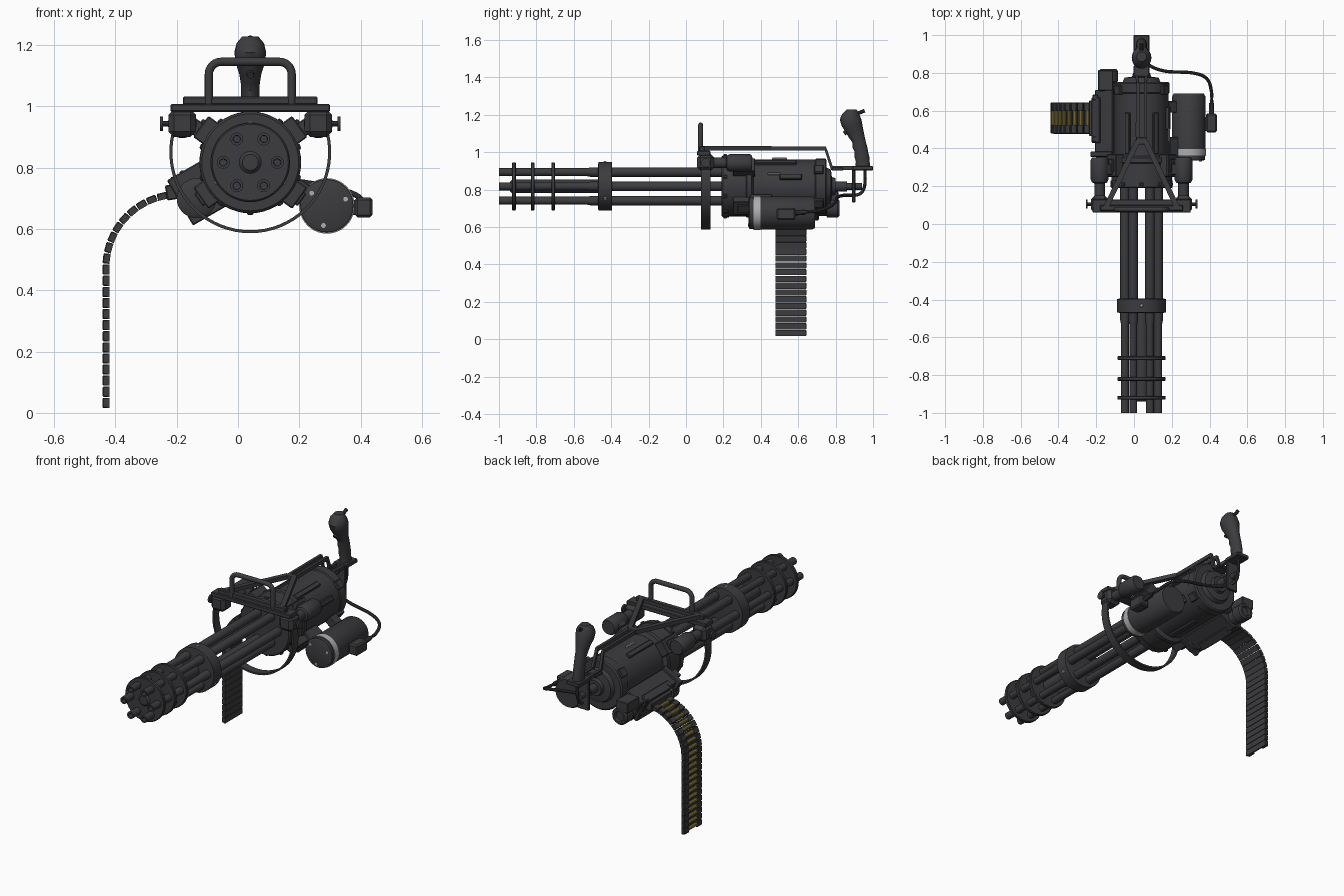
import bpy, bmesh, math
from mathutils import Vector, Matrix

if "Cube" in bpy.data.objects:
    bpy.data.objects.remove(bpy.data.objects["Cube"])

CX, CZ = 0.04, 0.817          # barrel axis


def mat(name, c):
    m = bpy.data.materials.new(name)
    m.diffuse_color = (*c, 1)
    m.use_nodes = True
    m.node_tree.nodes["Principled BSDF"].inputs["Base Color"].default_value = m.diffuse_color
    return m


DARK = mat("gunmetal", (0.045, 0.045, 0.050))
BRASS = mat("brass", (0.30, 0.23, 0.05))
PALE = mat("pale_steel", (0.42, 0.42, 0.42))


def finish(name, bm, m=DARK, smooth=True):
    bmesh.ops.recalc_face_normals(bm, faces=bm.faces)
    me = bpy.data.meshes.new(name)
    bm.to_mesh(me)
    bm.free()
    ob = bpy.data.objects.new(name, me)
    bpy.context.collection.objects.link(ob)
    me.materials.append(m)
    if smooth:
        bpy.ops.object.select_all(action='DESELECT')
        ob.select_set(True)
        bpy.context.view_layer.objects.active = ob
        bpy.ops.object.shade_smooth_by_angle(angle=math.radians(35))
    return ob


def loft(name, rings, m=DARK, cap=True):
    bm = bmesh.new()
    vs = [[bm.verts.new(p) for p in r] for r in rings]
    n = len(vs[0])
    for a, b in zip(vs, vs[1:]):
        for i in range(n):
            bm.faces.new((a[i], a[(i + 1) % n], b[(i + 1) % n], b[i]))
    if cap:
        bm.faces.new(vs[0])
        bm.faces.new(vs[-1])
    return finish(name, bm, m)


def lathe(name, x, z, prof, m=DARK, n=32):
    """Profile of (y, radius) turned about an axis along y."""
    return loft(name, [[(x + r * math.cos(2 * math.pi * i / n), y, z + r * math.sin(2 * math.pi * i / n))
                        for i in range(n)] for y, r in prof], m)


def box(name, c, s, ang=0, m=DARK, bevel=0.004):
    """Box turned by ang degrees in the front plane."""
    bm = bmesh.new()
    M = Matrix.Translation(c) @ Matrix.Rotation(-math.radians(ang), 4, 'Y') @ Matrix.Diagonal((*s, 1))
    bmesh.ops.create_cube(bm, size=1, matrix=M)
    if bevel:
        bmesh.ops.bevel(bm, geom=bm.edges[:], offset=bevel, segments=1, affect='EDGES')
    return finish(name, bm, m, False)


def around(name, ang, rad, y, s, m=DARK):
    a = math.radians(ang)
    return box(name, (CX + rad * math.cos(a), y, CZ + rad * math.sin(a)), s, ang, m)


def tube(name, pts, r, m=DARK, n=10, side=None):
    """Sweep along points; side=(w, h) makes a flat bar instead of a round tube."""
    pts = [Vector(p) for p in pts]
    rings = []
    for i, p in enumerate(pts):
        t = (pts[min(i + 1, len(pts) - 1)] - pts[max(i - 1, 0)]).normalized()
        ref = Vector((0, 0, 1)) if abs(t.z) < 0.8 and side else Vector((0.03, 1, 0.05))
        u = t.cross(ref).normalized()
        v = u.cross(t)
        if side:
            w, h = side[0] / 2, side[1] / 2
            rings.append([p + u * a * w + v * b * h for a, b in ((1, 1), (-1, 1), (-1, -1), (1, -1))])
        else:
            rings.append([p + r * (u * math.cos(2 * math.pi * k / n) + v * math.sin(2 * math.pi * k / n))
                          for k in range(n)])
    return loft(name, rings, m)


def spline(pts, k=6):
    P = [Vector(p) for p in pts]
    P = [2 * P[0] - P[1]] + P + [2 * P[-1] - P[-2]]
    out = []
    for i in range(1, len(P) - 2):
        for j in range(k):
            t = j / k
            a, b, c, d = P[i - 1:i + 3]
            out.append(0.5 * (2 * b + (c - a) * t + (2 * a - 5 * b + 4 * c - d) * t * t
                              + (3 * b - a - 3 * c + d) * t ** 3))
    return out + [P[-2]]


# barrels with bored muzzles
for i in range(6):
    a = math.radians(60 * i)
    lathe("barrel", CX + 0.088 * math.cos(a), CZ + 0.088 * math.sin(a),
          [(-0.90, 0.010), (-1, 0.012), (-1, 0.021), (-0.53, 0.021), (-0.51, 0.025), (0.22, 0.025)], n=20)
lathe("barrel_core", CX, CZ, [(-0.94, 0.026), (-0.93, 0.036), (-0.42, 0.036)])
for y in (-0.92, -0.82, -0.71):
    lathe("barrel_clamp", CX, CZ, [(y - .01, .124), (y - .007, .128), (y + .007, .128), (y + .01, .124)], n=40)
lathe("main_clamp", CX, CZ, [(-.47, .118), (-.468, .13), (-.397, .13), (-.395, .118)], n=40)
for a in (90, 210, 330):
    around("clamp_bolt", a, 0.13, -0.432, (0.01, 0.018, 0.018), PALE)

# receiver body
lathe("receiver", CX, CZ, [(.19, .135), (.19, .158), (.197, .165), (.23, .165), (.23, .16), (.32, .16), (.325, .166),
                           (.35, .166), (.36, .143), (.69, .143), (.695, .148), (.745, .148), (.752, .14),
                           (.752, .10), (.775, .09), (.78, .05), (.80, .045), (.80, .026), (.86, .026),
                           (.86, .018), (.94, .018)], n=48)
for a in (36, 144, 216, 324):
    around("receiver_lug", a, 0.172, 0.31, (0.055, 0.12, 0.085))
    around("lug_cap", a, 0.202, 0.31, (0.014, 0.07, 0.05))
    around("rear_lug", a, 0.15, 0.71, (0.025, 0.05, 0.05))
for a in (60, 120, 270):
    around("receiver_rail", a, 0.146, 0.48, (0.018, 0.22, 0.03))
for k in range(10):
    around("rim_bolt", 36 * k + 18, 0.166, 0.21, (0.012, 0.02, 0.02))
around("side_latch", 20, 0.15, 0.56, (0.02, 0.12, 0.03))
around("latch_pin", 25, 0.16, 0.47, (0.01, 0.07, 0.012), PALE)
around("top_lever", 100, 0.15, 0.50, (0.015, 0.08, 0.012), PALE)

# mounts on both sides: recoil cylinder, block, knob
for s in (-1, 1):
    x, z = CX + s * 0.222, 0.943
    lathe("mount_cylinder", x, z, [(.13, .028), (.215, .028), (.22, .04), (.235, .047), (.34, .047), (.352, .04)])
    box("mount_block", (x, 0.105, 0.945), (0.09, 0.09, 0.09), 0, bevel=0.018)
    box("mount_arm", (CX + s * 0.17, 0.29, 0.925), (0.07, 0.06, 0.05), s * 35)
    tube("mount_pin", [(x, .105, z), (x + s * .073, .105, z)], 0.009)
    tube("mount_knob", [(x + s * .063, .105, z), (x + s * .073, .105, z)], 0.024, n=16)
    # triangular top frame
    tube("frame_brace", [(CX + s * 0.19, 0.085, 1.02), (CX + s * 0.02, 0.44, 1.02)], 0, side=(0.028, 0.024))
    tube("frame_rail", [(CX + s * .02, .43, 1.02), (CX + s * .02, .745, 1.02), (CX + s * .025, .78, .915),
                        (CX + s * .025, .99, .915)], 0, side=(0.016, 0.022))
box("cross_bar", (CX, 0.095, 0.995), (0.52, 0.07, 0.026))
box("cross_bar_top", (CX, 0.085, 1.018), (0.44, 0.03, 0.026))
box("frame_tip", (CX, 0.44, 1.02), (0.06, 0.04, 0.024))

# carry handle arch
arch = []
for cx, a0 in ((CX - 0.095, 180), (CX + 0.095, 90)):
    arch += [(cx + 0.04 * math.cos(math.radians(a0 - 15 * k)), 0.078,
              1.105 + 0.04 * math.sin(math.radians(a0 - 15 * k))) for k in range(7)]
tube("carry_handle", [(arch[0][0], .078, 1.0)] + arch + [(arch[-1][0], .078, 1.0)], 0.0135, n=14)

# guard hoop under the barrels
rings = []
for k in range(41):
    a = math.radians(-200 + 220 * k / 40)
    rings.append([(CX + r * math.cos(a), y, 0.85 + r * math.sin(a))
                  for r, y in ((.254, .08), (.264, .08), (.264, .13), (.254, .13))])
loft("guard_hoop", rings)

# rear grip
box("grip_base", (CX, 0.945, 0.915), (0.084, 0.11, 0.024))
box("grip_bridge", (CX, 0.81, 0.91), (0.084, 0.06, 0.018))
box("rear_plate", (CX, 0.897, 0.82), (0.075, 0.018, 0.18))
loft("grip", [[(CX + rx * math.cos(t * math.pi / 12), y + ry * math.sin(t * math.pi / 12), z) for t in range(24)]
              for y, z, ry, rx in ((.945, .92, .04, .03), (.945, .95, .037, .028), (.940, .975, .040, .030),
                                   (.938, 1.0, .036, .029), (.930, 1.025, .040, .030), (.927, 1.05, .036, .030),
                                   (.915, 1.075, .042, .031), (.903, 1.105, .048, .036), (.888, 1.14, .056, .047),
                                   (.880, 1.175, .058, .052), (.880, 1.205, .045, .045), (.886, 1.228, .026, .026))])
tube("thumb_switch", [(CX, .90, 1.20), (CX, .955, 1.222)], 0.010)
tube("trigger", [(CX, .86, 1.11), (CX, .845, 1.10)], 0.012)

# drive motor on the right with pale band
lathe("drive_motor", .29, .675, [(.335, .075), (.34, .086), (.36, .086), (.36, .088), (.675, .088), (.69, .08)], n=40)
lathe("motor_band", .29, .675, [(.362, .088), (.362, .0905), (.398, .0905), (.398, .088)], PALE, 40)
for a in (20, 140, 260):
    lathe("motor_screw", .29 + .065 * math.cos(math.radians(a)), .675 + .065 * math.sin(math.radians(a)),
          [(.331, .008), (.337, .008)], PALE, 10)
box("motor_bracket", (0.205, 0.40, 0.72), (0.09, 0.12, 0.07), -36)
box("motor_bracket_rear", (0.205, 0.62, 0.72), (0.09, 0.06, 0.05), -36)
box("motor_socket", (0.39, 0.53, 0.67), (0.05, 0.075, 0.05))
box("motor_plug", (0.41, 0.535, 0.67), (0.058, 0.10, 0.064), bevel=0.008)
tube("plug_neck", [(.41, .58, .675), (.41, .64, .68)], 0.014)
tube("power_cable", spline([(.41, .61, .68), (.41, .70, .685), (.385, .77, .71), (.31, .80, .735), (.16, .81, .76),
                            (.07, .85, .77), (CX, .925, .775), (CX, .955, .82), (CX, .957, .91)]), 0.009)

# ammunition feeder on the lower left
around("feeder_housing", 210, 0.19, 0.535, (0.11, 0.35, 0.14))
around("feeder_cover", 210, 0.235, 0.55, (0.05, 0.24, 0.165))
around("feeder_front_flange", 210, 0.20, 0.37, (0.13, 0.03, 0.17))
around("feeder_strip", 205, 0.262, 0.45, (0.006, 0.03, 0.10), PALE)
lathe("feeder_drum", -0.135, 0.70, [(.335, .05), (.345, .065), (.40, .065), (.40, .05), (.70, .05), (.70, .04),
                                    (.75, .04), (.755, .05), (.81, .05), (.82, .042), (.82, .03), (.80, .028)])
box("feeder_gearbox", (-0.15, 0.76, 0.76), (0.08, 0.11, 0.06))
box("belt_inlet", (-0.205, 0.56, 0.722), (0.06, 0.19, 0.05), 10)
for y in (0.45, 0.67):
    around("feeder_clip", 196, 0.25, y, (0.03, 0.03, 0.05))

# ammunition belt: quarter turn, then hanging straight down
R, PITCH = 0.237, 0.0362
arc = R * math.pi / 2
for k in range(23):
    s = (k + 0.5) * PITCH
    if s < arc:
        a = math.pi / 2 + s / R
    else:
        a = math.pi
    x = -0.193 + R * math.cos(a)
    z = 0.475 + R * math.sin(a) - max(0, s - arc)
    n = Vector((math.cos(a), 0, math.sin(a)))
    c = Vector((x, 0.56, z))
    d = math.degrees(a)
    box("belt_link", c - n * 0.007, (0.008, 0.165, 0.033), d, bevel=0)
    for y in (-0.058, 0.061):
        box("belt_loop", c + n * 0.002 + Vector((0, y, 0)), (0.020, 0.045, 0.033), d, bevel=0.003)
    q = c + n * 0.001
    lathe("cartridge", q.x, q.z, [(0.505, .0105), (0.618, .0105)], BRASS, 10)
